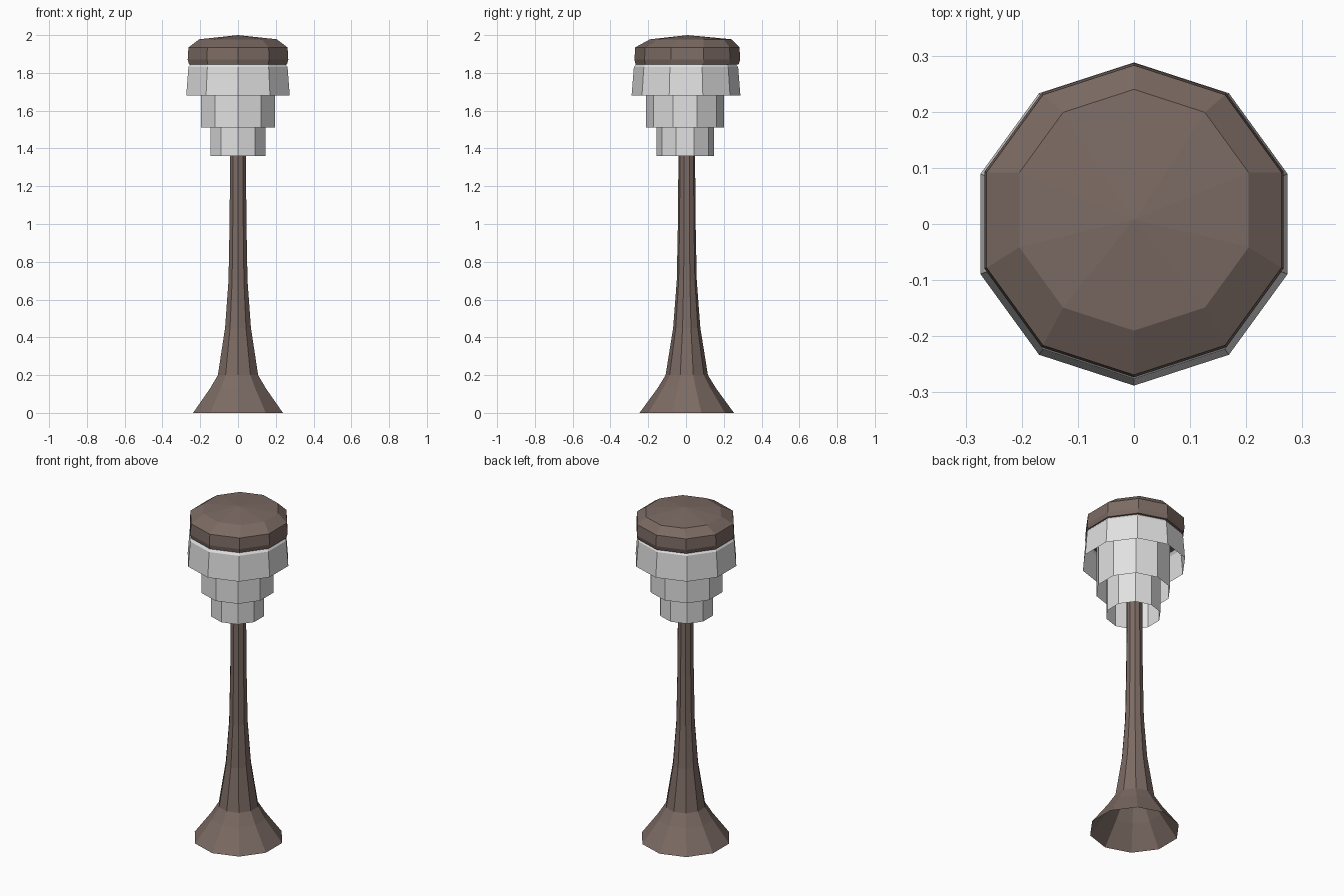
import bpy, bmesh, math

SIDES = 10

cube = bpy.data.objects.get("Cube")
if cube:
    bpy.data.objects.remove(cube, do_unlink=True)


def material(name, rgb):
    mat = bpy.data.materials.new(name)
    mat.use_nodes = True
    color = (*rgb, 1)
    mat.diffuse_color = color
    bsdf = next(n for n in mat.node_tree.nodes if n.type == "BSDF_PRINCIPLED")
    bsdf.inputs["Base Color"].default_value = color
    return mat


def lathe(name, rings, mat, bottom=False, peak=None):
    """Loft ten-sided rings (radius, z, y offset), with an optional base and peak."""
    bm = bmesh.new()
    loops = []
    for radius, z, dy in rings:
        angles = [math.tau * i / SIDES + math.pi / 2 for i in range(SIDES)]
        loops.append([bm.verts.new((radius * math.cos(a), radius * math.sin(a) + dy, z))
                      for a in angles])
    for low, high in zip(loops, loops[1:]):
        for i in range(SIDES):
            j = (i + 1) % SIDES
            bm.faces.new((low[i], low[j], high[j], high[i]))
    if bottom:
        bm.faces.new(loops[0][::-1])
    if peak:
        tip = bm.verts.new(peak)
        for i in range(SIDES):
            bm.faces.new((loops[-1][i], loops[-1][(i + 1) % SIDES], tip))
    mesh = bpy.data.meshes.new(name)
    bm.to_mesh(mesh)
    bm.free()
    mesh.materials.append(mat)
    obj = bpy.data.objects.new(name, mesh)
    bpy.context.collection.objects.link(obj)
    return obj


brown = material("brown metal", (0.2, 0.145, 0.125))
white = material("pale glass", (0.75, 0.75, 0.75))

# Flared stem, open underneath and running up inside the shades
stem = [(0.25, 0), (0.155, 0.13), (0.112, 0.2), (0.072, 0.45),
        (0.053, 0.7), (0.047, 1.0), (0.044, 1.36), (0.044, 1.85)]
lathe("flared_stem", [(r, z, 0.004) for r, z in stem], brown)

# Three nested open shades
lathe("lower_shade", [(0.152, 1.36, -0.005), (0.152, 1.84, -0.005)], white)
lathe("middle_shade", [(0.207, 1.51, -0.005), (0.207, 1.84, -0.005)], white)
lathe("upper_shade", [(0.288, 1.68, 0), (0.276, 1.83, 0), (0.265, 1.845, 0)], white)

# Slightly lopsided domed cap
lathe("domed_cap", [(0.273, 1.845, 0.006), (0.28, 1.87, 0.007),
                    (0.276, 1.935, 0.007), (0.215, 1.978, 0.025)],
      brown, bottom=True, peak=(0, 0.008, 2))
